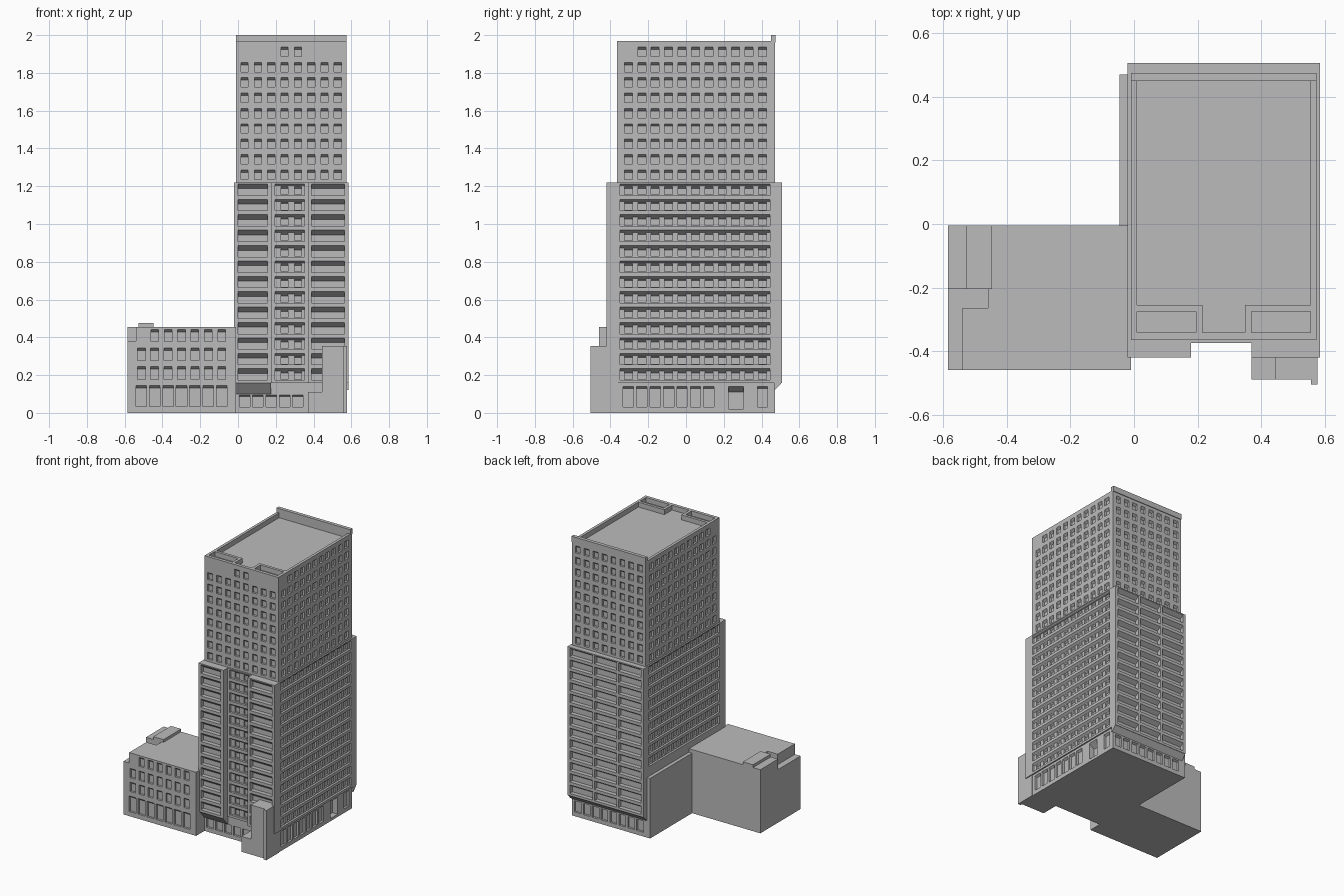
import bpy, bmesh

if "Cube" in bpy.data.objects:
    bpy.data.objects.remove(bpy.data.objects["Cube"])

mat = bpy.data.materials.new("concrete_grey")
mat.diffuse_color = (0.5, 0.5, 0.5, 1)
mat.use_nodes = True
mat.node_tree.nodes["Principled BSDF"].inputs["Base Color"].default_value = mat.diffuse_color


def add_prism(bm, pts, offset):
    """Closed prism: outline points swept along an offset vector."""
    a = [bm.verts.new(p) for p in pts]
    b = [bm.verts.new([p[i] + offset[i] for i in range(3)]) for p in pts]
    n = len(pts)
    bm.faces.new(a)
    bm.faces.new(b[::-1])
    for i in range(n):
        j = (i + 1) % n
        bm.faces.new((a[j], a[i], b[i], b[j]))


def finish(bm, name):
    bmesh.ops.recalc_face_normals(bm, faces=bm.faces)
    me = bpy.data.meshes.new(name)
    bm.to_mesh(me)
    bm.free()
    me.materials.append(mat)
    ob = bpy.data.objects.new(name, me)
    bpy.context.collection.objects.link(ob)
    return ob


def prism(name, pts, offset):
    bm = bmesh.new()
    add_prism(bm, pts, offset)
    return finish(bm, name)


def plan(name, outline, z0, z1):
    return prism(name, [(x, y, z0) for x, y in outline], (0, 0, z1 - z0))


def rect(x0, x1, y0, y1):
    return [(x0, y0), (x1, y0), (x1, y1), (x0, y1)]


def box(name, x0, x1, y0, y1, z0, z1):
    return plan(name, rect(x0, x1, y0, y1), z0, z1)


def recess(bm, side, plane, u0, u1, z0, z1, depth, drop, start=0.0):
    """Wall opening whose head slopes down inwards."""
    lead = 0.01 if start == 0 else 0.003
    prof = [(start - lead, z0), (start - lead, z1), (start, z1),
            (start + depth, z1 - drop), (start + depth, z0)]
    s = 1 if side in ("front", "left") else -1
    if side in ("front", "back"):
        add_prism(bm, [(u0, plane + s * d, z) for d, z in prof], (u1 - u0, 0, 0))
    else:
        add_prism(bm, [(plane + s * d, u0, z) for d, z in prof], (0, u1 - u0, 0))


def windows(bm, side, plane, centres, w, z0, z1, depth=0.015, drop=0.013, start=0.0):
    for c in centres:
        recess(bm, side, plane, c - w / 2, c + w / 2, z0, z1, depth, drop, start)


def cut(ob, bm):
    tool = finish(bm, "cutter")
    tool.hide_render = True
    m = ob.modifiers.new("openings", 'BOOLEAN')
    m.operation = 'DIFFERENCE'
    m.solver = 'MANIFOLD'
    m.object = tool
    bpy.context.view_layer.objects.active = ob
    bpy.ops.object.modifier_apply(modifier=m.name)
    bpy.data.objects.remove(tool)


PITCH = 0.0813
COLS_X = [0.035 + 0.0705 * i for i in range(8)]
COLS_Y = [-0.305 + 0.071 * i for i in range(11)]

# Upper tower with punched windows
upper = box("upper_tower", -0.01, 0.575, -0.365, 0.47, 1.2, 1.97)
bm = bmesh.new()
for r in range(9):
    z1 = 1.937 - PITCH * r
    z0 = z1 - 0.05
    windows(bm, "front", -0.365, COLS_X[3:5] if r == 0 else COLS_X, 0.038, z0, z1)
    windows(bm, "back", 0.47, COLS_X, 0.038, z0, z1)
    for side, p in (("left", -0.01), ("right", 0.575)):
        windows(bm, side, p, COLS_Y[1:] if r == 0 else COLS_Y, 0.042, z0, z1)
cut(upper, bm)

# Sunken roof and two front wells
bm = bmesh.new()
roof = [(0.01, -0.255), (0.215, -0.255), (0.215, -0.342), (0.35, -0.342),
        (0.35, -0.255), (0.555, -0.255), (0.555, 0.45), (0.01, 0.45)]
for outline in (roof, rect(0.01, 0.195, -0.342, -0.275), rect(0.37, 0.555, -0.342, -0.275)):
    add_prism(bm, [(x, y, 1.935) for x, y in outline], (0, 0, 0.1))
cut(upper, bm)
box("rear_parapet", -0.01, 0.575, 0.45, 0.475, 1.96, 2.0)

# Middle tower with two projecting front bays
middle = plan("middle_tower", [(-0.02, -0.42), (0.18, -0.42), (0.18, -0.375), (0.37, -0.375),
                               (0.37, -0.42), (0.585, -0.42), (0.585, 0.507), (-0.02, 0.507)],
              0.157, 1.22)
bands, panes = bmesh.new(), bmesh.new()
for r in range(13):
    z1 = 1.212 - 0.0815 * r
    z0 = z1 - 0.06
    for u0, u1 in ((0.0, 0.155), (0.39, 0.565)):
        recess(bands, "front", -0.42, u0, u1, z0, z1, 0.03, 0.025)
    for u0, u1 in ((0.0, 0.18), (0.197, 0.37), (0.387, 0.565)):
        recess(bands, "back", 0.507, u0, u1, z0, z1, 0.03, 0.02)
    recess(bands, "front", -0.375, 0.197, 0.352, z0, z1, 0.015, 0.012)
    windows(panes, "front", -0.375, COLS_X[3:5], 0.038, z0 + 0.004, z1 - 0.013, 0.012, 0.01, 0.015)
    for side, p in (("left", -0.02), ("right", 0.585)):
        if side == "left" and z0 < 0.43:
            continue
        recess(bands, side, p, -0.35, 0.445, z0, z1, 0.015, 0.012)
        windows(panes, side, p, COLS_Y, 0.042, z0 + 0.004, z1 - 0.013, 0.012, 0.01, 0.015)
cut(middle, bands)
cut(middle, panes)

# Ground storey with openings
ground = box("ground_storey", -0.01, 0.575, -0.365, 0.47, 0, 0.16)
bm = bmesh.new()
windows(bm, "front", -0.365, COLS_X[:5], 0.055, 0.03, 0.095, 0.015, 0.008)
windows(bm, "back", 0.47, COLS_X, 0.052, 0.03, 0.11, 0.015, 0.008)
windows(bm, "right", 0.575, COLS_Y[:7] + COLS_Y[-1:], 0.055, 0.03, 0.14, 0.015, 0.01)
recess(bm, "right", 0.575, 0.225, 0.305, 0.02, 0.14, 0.04, 0.03)
cut(ground, bm)

# Sloping soffits under the overhangs
prism("rear_soffit", [(-0.02, 0.465, 0.12), (-0.02, 0.47, 0.12), (-0.02, 0.507, 0.16),
                      (-0.02, 0.465, 0.16)], (0.605, 0, 0))
prism("front_soffit", [(-0.015, -0.36, 0.1), (-0.015, -0.37, 0.1), (-0.015, -0.42, 0.16),
                       (-0.015, -0.36, 0.16)], (0.19, 0, 0))

# Entrance blocks at the front right corner
box("entrance_block", 0.445, 0.578, -0.49, -0.36, 0, 0.355)
box("entrance_step", 0.37, 0.45, -0.49, -0.36, 0, 0.11)
box("entrance_fin", 0.557, 0.578, -0.505, -0.48, 0, 0.355)

# Low side wing with a lowered roof corner
annex = box("side_wing", -0.585, -0.01, -0.46, -0.005, 0, 0.455)
bm = bmesh.new()
low = [(-0.6, -0.48), (-0.54, -0.48), (-0.54, -0.265), (-0.46, -0.265),
       (-0.46, -0.205), (-0.6, -0.205)]
add_prism(bm, [(x, y, 0.38) for x, y in low], (0, 0, 0.2))
cut(annex, bm)
bm = bmesh.new()
cols = [-0.512 + 0.071 * i for i in range(7)]
windows(bm, "front", -0.46, cols[1:], 0.04, 0.378, 0.442)
for z in (0.277, 0.178):
    windows(bm, "front", -0.46, cols, 0.042, z, z + 0.067)
windows(bm, "front", -0.46, cols, 0.056, 0.033, 0.145)
cut(annex, bm)
box("roof_housing", -0.527, -0.447, -0.205, -0.005, 0.44, 0.475)
box("link_wing", -0.045, 0.0, -0.165, 0.47, 0, 0.43)
